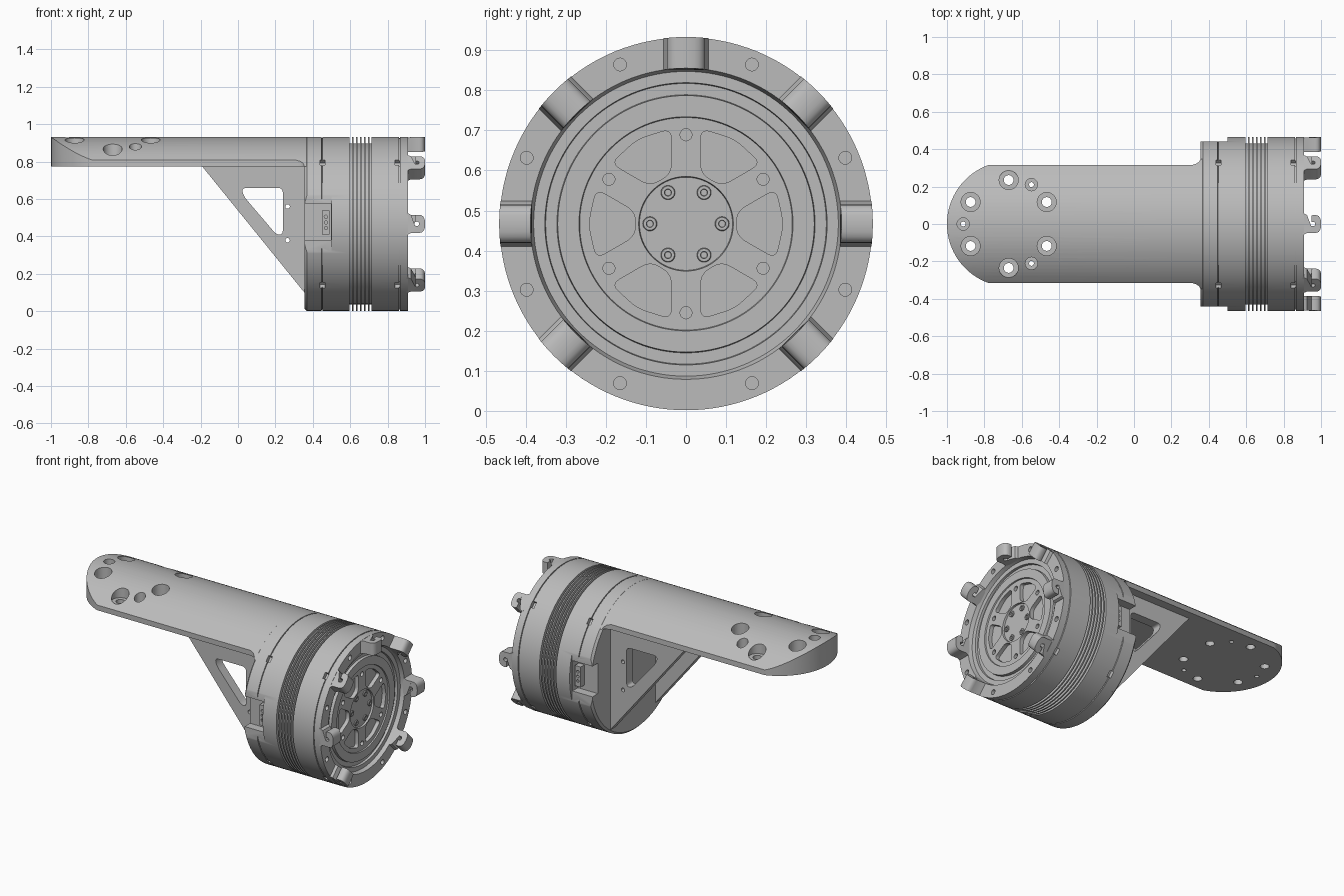
import bpy, bmesh
from math import sin, cos, asin, sqrt, pi, radians
from mathutils import Matrix, Vector

cube = bpy.data.objects.get("Cube")
if cube:
    bpy.data.objects.remove(cube)

R, AXIS = 0.465, 0.467          # drum radius and height of its axis
ALONG_X = Matrix.Translation((0, 0, AXIS)) @ Matrix.Rotation(pi / 2, 4, 'Y')
UPRIGHT = Matrix.Rotation(pi / 2, 4, 'X')      # draws in x-z, depth along -y

grey = bpy.data.materials.new("machined_grey")
grey.use_nodes = True
grey.diffuse_color = (0.5, 0.5, 0.5, 1)
grey.node_tree.nodes["Principled BSDF"].inputs["Base Color"].default_value = (0.5, 0.5, 0.5, 1)


def rounded(points, radius, steps=5):
    """Round every corner of a 2D outline."""
    out = []
    for i, p in enumerate(points):
        p = Vector(p)
        a, b = Vector(points[i - 1]) - p, Vector(points[(i + 1) % len(points)]) - p
        s = p + a.normalized() * min(radius, a.length * 0.45)
        e = p + b.normalized() * min(radius, b.length * 0.45)
        for k in range(steps + 1):
            t = k / steps
            out.append(s * (1 - t) ** 2 + p * 2 * t * (1 - t) + e * t * t)
    return out


def skin(bm, rings):
    """Join equal rings of points into a closed solid."""
    rings = [[bm.verts.new(p) for p in ring] for ring in rings]
    n = len(rings[0])
    faces = [bm.faces.new(rings[0]), bm.faces.new(rings[-1])]
    for a, b in zip(rings, rings[1:]):
        for i in range(n):
            j = (i + 1) % n
            faces.append(bm.faces.new((a[i], a[j], b[j], b[i])))
    bmesh.ops.recalc_face_normals(bm, faces=faces)


def prism(bm, points, lo, hi, m=Matrix()):
    skin(bm, [[m @ Vector((p[0], p[1], h)) for p in points] for h in (lo, hi)])


def lathe(bm, profile, m=Matrix(), n=24):
    """Turn (radius, height) pairs around local z."""
    skin(bm, [[m @ Vector((r * cos(2 * pi * i / n), r * sin(2 * pi * i / n), h))
               for i in range(n)] for r, h in profile])


def box(bm, lo, hi, m=Matrix()):
    prism(bm, [(lo[0], lo[1]), (hi[0], lo[1]), (hi[0], hi[1]), (lo[0], hi[1])], lo[2], hi[2], m)


def make(name, bm):
    mesh = bpy.data.meshes.new(name)
    bm.to_mesh(mesh)
    bm.free()
    mesh.materials.append(grey)
    obj = bpy.data.objects.new(name, mesh)
    bpy.context.collection.objects.link(obj)
    return obj


def cut(obj, bm, operation='DIFFERENCE'):
    """Apply a boolean with a temporary tool solid."""
    tool = make("tool", bm)
    mod = obj.modifiers.new("cut", 'BOOLEAN')
    mod.operation, mod.solver, mod.object = operation, 'EXACT', tool
    graph = bpy.context.evaluated_depsgraph_get()
    mesh = bpy.data.meshes.new_from_object(obj.evaluated_get(graph))
    obj.modifiers.clear()
    obj.data = mesh
    bpy.data.objects.remove(tool)


def around(angle, radius):
    """Place along the drum axis at a polar position on its face."""
    return ALONG_X @ Matrix.Rotation(angle, 4, 'Z') @ Matrix.Translation((radius, 0, 0))


parts = []

# Drum housing with seams, cooling fins and stepped front face
seam = lambda x: [(R, x), (R - 0.007, x + 0.001), (R - 0.007, x + 0.005), (R, x + 0.006)]
profile = [(0.452, 0.355), (R, 0.368)] + seam(0.447)
for i in range(6):
    x = 0.597 + 0.021 * i
    profile += [(R, x), (0.43, x), (0.43, x + 0.013), (R, x + 0.013)]
profile += seam(0.86) + [(R, 0.91), (0.388, 0.91), (0.38, 0.885), (0.352, 0.885), (0.35, 0.87),
                         (0.322, 0.87), (0.32, 0.888), (0.267, 0.888), (0.265, 0.88),
                         (0.118, 0.88), (0.116, 0.868)]
bm = bmesh.new()
lathe(bm, profile, ALONG_X, 128)
housing = make("drum_housing", bm)
parts.append(housing)

# Flats and connector recesses on both sides of the rear part
for low, high, inner, x0, x1 in ((0, 1, 0.44, 0.3, 0.5), (0.38, 0.575, 0.385, 0.3, 0.497)):
    bm = bmesh.new()
    for s in (-1, 1):
        ys = sorted((s * inner, s * 0.6))
        box(bm, (x0, ys[0], low), (x1, ys[1], high))
    cut(housing, bm)

# Rim notches, face holes and hub pockets
bm = bmesh.new()
for k in range(4):
    for x in (0.438, 0.84):
        box(bm, (-0.025, -0.02, x), (0.05, 0.02, x + 0.027), around(pi / 4 + k * pi / 2, R))
for k in range(8):
    lathe(bm, [(0.016, 0.87), (0.016, 0.95)], around(radians(22.5 + 45 * k), 0.43), 16)
for k in range(6):
    lathe(bm, [(0.015, 0.86), (0.015, 0.95)], around(k * pi / 3, 0.222), 16)
    outline = []
    for r, sign in ((0.13, -1), (0.24, -1), (0.243, 0), (0.24, 1), (0.13, 1)):
        a = sign * (pi / 6 - asin(0.037 / r))
        outline.append((r * cos(a), r * sin(a)))
    prism(bm, rounded(outline, 0.025), 0.855, 0.95, around(pi / 6 + k * pi / 3, 0))
cut(housing, bm)

# Hub bolts with sockets
bm = bmesh.new()
for k in range(6):
    lathe(bm, [(0.018, 0.86), (0.018, 0.874), (0.016, 0.876), (0.009, 0.876), (0.008, 0.87)],
          around(pi / 6 + k * pi / 3, 0.09), 20)
parts.append(make("hub_bolts", bm))

# Connector blocks in the side recesses
bm = bmesh.new()
for s in (-1, 1):
    ys = sorted((s * 0.37, s * 0.425))
    box(bm, (0.45, ys[0], 0.41), (0.49, ys[1], 0.54))
connectors = make("side_connectors", bm)
bm = bmesh.new()
for z in (0.445, 0.475, 0.505):
    lathe(bm, [(0.009, -0.6), (0.009, 0.6)], Matrix.Translation((0.47, 0, z)) @ UPRIGHT, 12)
cut(connectors, bm)
parts.append(connectors)

# Seven mounting lugs on the front rim, none at the bottom
half = 0.048
tip = rounded([(1.0, half), (1.0, -half)] + [(0.93, -half), (0.93, half)], 0.045)
tip = [p for p in tip if p.x > 0.945]
tip += [Vector((0.925, -half)), Vector((0.909, -0.057)), Vector((0.9, -0.057)),
        Vector((0.9, 0.057)), Vector((0.909, 0.057)), Vector((0.925, half))]
bm, holes = bmesh.new(), bmesh.new()
for k in range(7):
    m = around(radians(45 + 45 * k), 0)
    skin(bm, [[m @ Vector((sqrt(r * r - p.y ** 2), p.y, p.x)) for p in tip] for r in (0.388, 0.466)])
    lathe(holes, [(0.012, 0.3), (0.012, 0.5)],
          m @ Matrix.Translation((0, 0, 0.957)) @ Matrix.Rotation(pi / 2, 4, 'Y'), 16)
lugs = make("mounting_lugs", bm)
cut(lugs, holes)
parts.append(lugs)

# Arm: a flat-bottomed slice of the drum cylinder with a round end
end_r, end_x, width = 0.335, -0.665, 0.315
steps = [asin(width / end_r) * (1 - i / 16) for i in range(33)]
outline = [(end_x - end_r * cos(a), end_r * sin(a)) for a in steps]
fillet = [(0.31, width), (0.335, 0.323), (0.35, 0.335), (0.36, 0.36), (0.42, 0.36)]
outline += [(x, -y) for x, y in fillet] + fillet[::-1]
bm = bmesh.new()
prism(bm, outline, 0.775, 1.0)
arm = make("arm", bm)
bm = bmesh.new()
lathe(bm, [(R - 0.0005, -1.2), (R - 0.0005, 0.41)], ALONG_X, 128)
cut(arm, bm, 'INTERSECT')

# Counterbored holes: six large, three small
bm = bmesh.new()
for count, start, ring, bore, hole in ((6, 30, 0.235, 0.051, 0.026), (3, 60, 0.243, 0.033, 0.013)):
    for k in range(count):
        a = radians(start) + 2 * pi * k / count
        lathe(bm, [(hole, 0.7), (hole, 0.83), (bore, 0.83), (bore, 1.0)],
              Matrix.Translation((-0.67 + ring * cos(a), ring * sin(a), 0)), 32)
cut(arm, bm)
parts.append(arm)

# Pair of triangular gussets with windows
bm = bmesh.new()
for y in (-0.26, 0.2):
    prism(bm, [(-0.2, 0.785), (0.38, 0.785), (0.38, 0.08), (0.355, 0.1)], y, y + 0.06, UPRIGHT)
gussets = make("gussets", bm)
bm = bmesh.new()
prism(bm, rounded([(0.02, 0.66), (0.24, 0.66), (0.24, 0.41), (0.205, 0.41), (0.03, 0.615)], 0.03),
      -0.5, 0.5, UPRIGHT)
for z in (0.56, 0.38):
    lathe(bm, [(0.012, -0.5), (0.012, 0.5)], Matrix.Translation((0.265, 0, z)) @ UPRIGHT, 16)
cut(gussets, bm)
parts.append(gussets)

# Smooth curved faces, keep edges sharp
bpy.ops.object.select_all(action='DESELECT')
for obj in parts:
    obj.select_set(True)
bpy.context.view_layer.objects.active = housing
bpy.ops.object.shade_smooth_by_angle(angle=radians(30))
